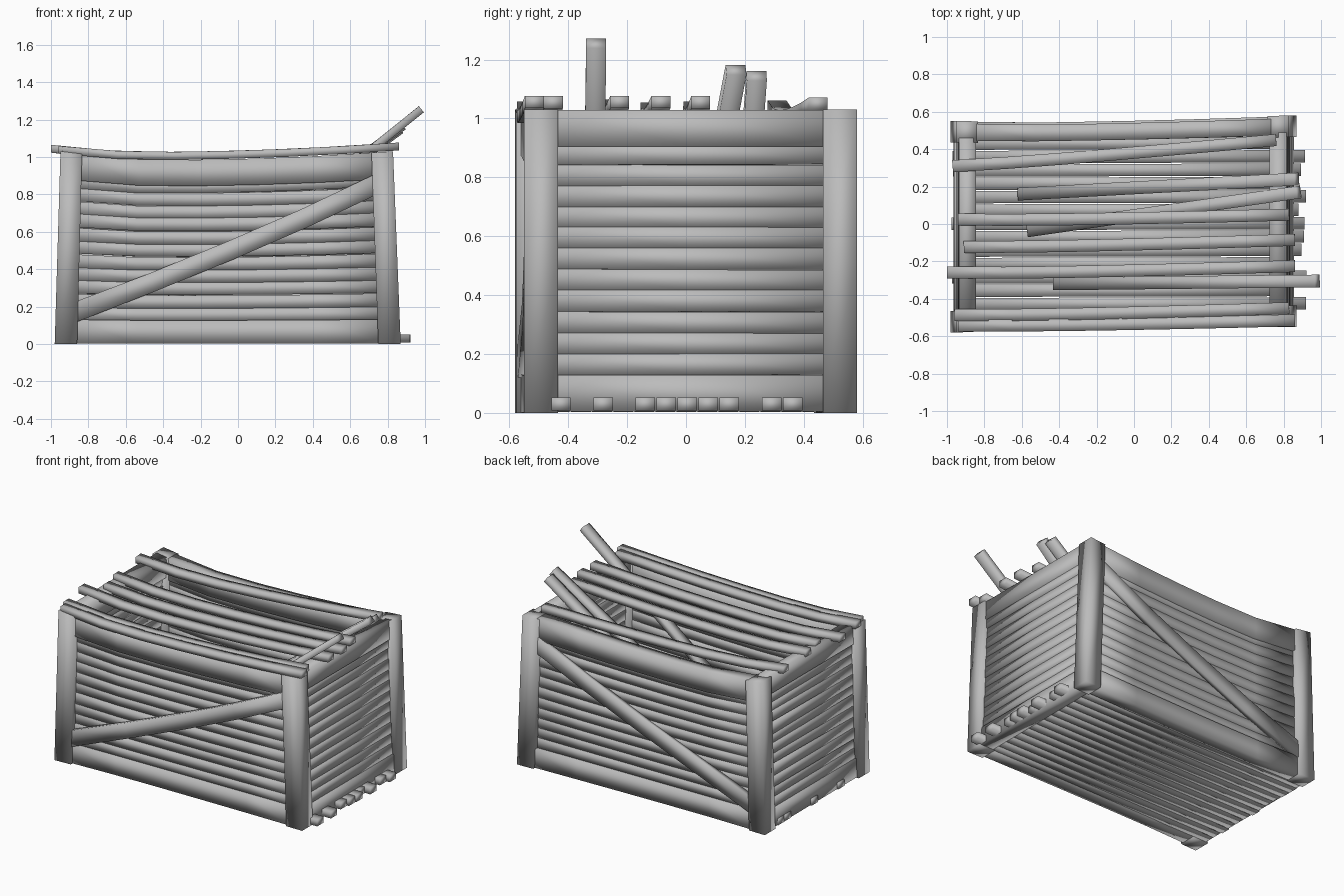
import bpy, bmesh, random
from mathutils import Vector

random.seed(4)
cube = bpy.data.objects.get("Cube")
if cube:
    bpy.data.objects.remove(cube)

wood = bpy.data.materials.new("grey_wood")
wood.use_nodes = True
GREY = (0.5, 0.5, 0.5, 1)
wood.diffuse_color = GREY
wood.node_tree.nodes["Principled BSDF"].inputs["Base Color"].default_value = GREY

LEFT, RIGHT, FRONT, BACK, TOP = -0.98, 0.87, -0.58, 0.55, 1.03


def warp(p):
    """Lean the ends inward, skew the plan and sag the long sides."""
    t = (p.x - LEFT) / (RIGHT - LEFT)
    reach = 0.55 if p.x < -0.4 else 1.25
    sag = max(0, 1 - ((p.x + 0.4) / reach) ** 2)
    bow = -0.012 * sag * (1 if p.y > 0 else -1) * min(1, abs(p.y) * 2)
    return Vector((p.x + p.z * (0.03 - 0.07 * t),
                   p.y + 0.03 * t + bow,
                   p.z - 0.045 * sag * p.z))


def unchanged(p):
    return p


def board(bm, a, b, width, depth, up=(0, 0, 1), segs=1, shape=warp):
    """Rectangular bar from a to b; width runs along up, depth across it."""
    a, b = Vector(a), Vector(b)
    d = (b - a).normalized()
    side = d.cross(Vector(up)).normalized() * depth / 2
    lift = side.cross(d).normalized() * width / 2
    rings = []
    for i in range(segs + 1):
        c = a.lerp(b, i / segs)
        rings.append([bm.verts.new(shape(c + side * u + lift * v))
                      for u, v in ((-1, -1), (1, -1), (1, 1), (-1, 1))])
    for r, s in zip(rings, rings[1:]):
        for k in range(4):
            bm.faces.new((r[k], r[k - 1], s[k - 1], s[k]))
    bm.faces.new(rings[0])
    bm.faces.new(rings[-1][::-1])


def finish(name, bm):
    bmesh.ops.recalc_face_normals(bm, faces=bm.faces[:])
    for f in bm.faces:
        f.smooth = True
    me = bpy.data.meshes.new(name)
    bm.to_mesh(me)
    bm.free()
    me.materials.append(wood)
    bpy.context.collection.objects.link(bpy.data.objects.new(name, me))


def jit(amount):
    return random.uniform(-amount, amount)


# Corner posts
bm = bmesh.new()
for x in (LEFT + 0.06, RIGHT - 0.06):
    for y in (FRONT + 0.057, BACK - 0.057):
        board(bm, (x, y, 0), (x, y, TOP), 0.12, 0.115, up=(1, 0, 0), segs=2)
finish("corner_posts", bm)

# Long side walls: rails, horizontal slats and a diagonal brace
SLATS, BASE, PITCH = 11, 0.165, 0.0715
for name, y, out in (("front", FRONT, -1), ("back", BACK, 1)):
    bm = bmesh.new()
    for z, h in ((0.067, 0.13), (0.957, 0.146)):
        yr = y - out * 0.06
        board(bm, (-0.87, yr, z), (0.77, yr, z), h, 0.09, segs=5)
    finish(name + "_rails", bm)

    bm = bmesh.new()
    for i in range(SLATS):
        z, ys = BASE + i * PITCH, y - out * (0.062 + jit(0.004))
        board(bm, (-0.88, ys, z + jit(0.004)), (0.78, ys, z + jit(0.004)),
              0.072, 0.055, segs=5)
    finish(name + "_slats", bm)

    bm = bmesh.new()
    yb = y - out * 0.021
    board(bm, (-0.88, yb, 0.17), (0.785, yb, 0.865), 0.105, 0.035, segs=4)
    finish(name + "_brace", bm)

# End walls: rails and slats
for name, x, out, rough in (("left", RIGHT, 1, 0.002), ("right", LEFT, -1, 0.009)):
    bm = bmesh.new()
    for z, h in ((0.067, 0.125), (0.967, 0.125)):
        xr = x - out * 0.062
        board(bm, (xr, -0.49, z), (xr, 0.46, z), h, 0.095, segs=2)
    finish(name + "_end_rails", bm)

    bm = bmesh.new()
    for i in range(SLATS):
        z, xs = BASE + i * PITCH, x - out * (0.055 + jit(0.004))
        board(bm, (xs, -0.49, z + jit(rough)), (xs, 0.46, z + jit(rough)),
              0.072, 0.055, segs=2)
    finish(name + "_end_slats", bm)

# Floor slats, some poking out past the end
bm = bmesh.new()
for i in range(14):
    y = -0.5 + i * 0.0715
    end = 0.84 if i in (0, 2, 4, 10, 13) else 0.9 + jit(0.025)
    board(bm, (-0.975 + abs(jit(0.02)), y, 0.025), (end, y + 0.004, 0.03),
          0.044, 0.066, segs=2, shape=unchanged)
finish("floor_slats", bm)


# Loose top slats following the sag
def lid_bend(p):
    reach = 0.6 if p.x < -0.4 else 1.25
    dip = 0.042 * max(0, 1 - ((p.x + 0.4) / reach) ** 2)
    return Vector((p.x, p.y - dip * 0.2, p.z - dip))


bm = bmesh.new()
for x0, y0, x1, y1 in ((-0.97, 0.31, 0.76, 0.45), (-0.94, 0.025, 0.83, 0.05),
                       (-0.91, -0.12, 0.86, -0.085), (-1.0, -0.26, 0.86, -0.225),
                       (-0.96, -0.485, 0.83, -0.45), (-0.94, -0.54, 0.86, -0.515)):
    board(bm, (x0, y0, 1.044), (x1, y1, 1.056), 0.042, 0.064, segs=6, shape=lid_bend)
finish("top_slats", bm)

# Broken slats fallen inside, with their upper ends sticking out
bm = bmesh.new()
for a, b in (((-0.42, -0.32, 0.13), (0.98, -0.305, 1.255)),
             ((-0.61, 0.16, 0.06), (0.87, 0.24, 1.145)),
             ((-0.56, -0.035, 0.09), (0.88, 0.17, 1.165))):
    board(bm, a, b, 0.042, 0.068, segs=2, shape=unchanged)
finish("fallen_slats", bm)
